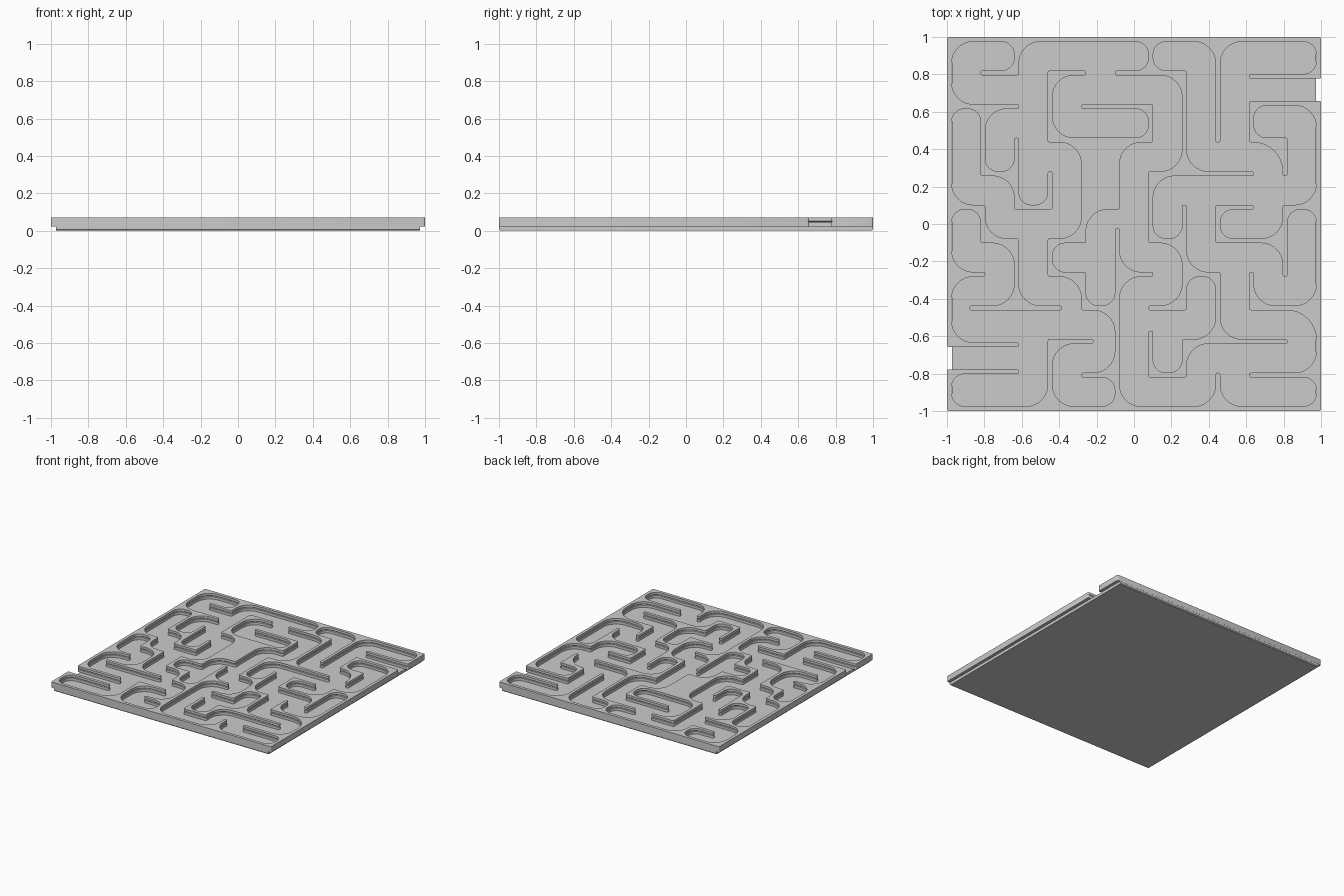
import bpy, bmesh, math

if "Cube" in bpy.data.objects:
    bpy.data.objects.remove(bpy.data.objects["Cube"])

PITCH, HALF = 0.1795, 0.0125          # maze grid spacing, half wall thickness
BASE_TOP, TOP = 0.0235, 0.0705
STEP = {"N": (0, 1), "S": (0, -1), "E": (1, 0), "W": (-1, 0)}
edges, shift = set(), {}              # directed unit edges of the wall graph, node nudges


def wall(x, y, moves):
    """Draw a wall on the 12 x 12 node grid from (x, y) by unit compass moves."""
    for m in moves:
        d = STEP[m]
        edges.add(((x, y), d))
        x, y = x + d[0], y + d[1]
        edges.add(((x, y), (-d[0], -d[1])))


# Rim, split by two openings, with narrowed walls beside each opening
wall(0, 2, "N" * 9 + "E" * 11 + "S")
wall(0, 1, "S" + "E" * 11 + "N" * 9)
wall(0, 2, "EE")
wall(0, 1, "EE")
wall(11, 10, "WW")
wall(11, 9, "WWSES")
for i in range(3):
    shift[(i, 2)] = shift[(11 - i, 10)] = (0, -.018)
    shift[(i, 1)] = shift[(11 - i, 9)] = (0, .018)

# Upper left walls
wall(2, 11, "SW")
wall(0, 9, "EE")
wall(1, 9, "SSE")
wall(2, 8, "SSEN")

# Lower left walls
wall(0, 6, "ESESS")
wall(0, 4, "E")
wall(1, 3, "EE")
wall(3, 0, "NNE")

# Central walls
wall(4, 10, "WSSEEENWW")
wall(5, 8, "SSW")
wall(4, 8, "SSSWSESE")
wall(5, 5, "SSSSS")
wall(5, 4, "E")
wall(4, 1, "E")

# Long branching wall running down from the top
wall(6, 11, "SW")
wall(6, 10, "ESSSEE")
wall(7, 7, "WSSEN")
wall(7, 5, "SSW")
wall(7, 4, "ESSWSWN")
wall(8, 2, "EE")
wall(8, 11, "SSS")

# Right-hand walls
wall(11, 6, "WSS")
wall(10, 5, "WWNE")
wall(11, 3, "WWN")
wall(11, 1, "WW")
wall(8, 0, "N")

# Wall ends that run a little past their node
for x, y, dx, dy in ((5, 5, 0, .055), (6, 2, 0, .045), (1, 3, -.06, 0), (3, 3, .05, 0), (4, 2, .04, 0)):
    shift[(x, y)] = (dx, dy)
BIG = {((10, 8), (-1, -1)), ((11, 3), (-1, -1))}   # extra wide sweeps


def pos(n):
    dx, dy = shift.get(n, (0, 0))
    return (n[0] - 5.5) * PITCH + dx, (n[1] - 5.5) * PITCH + dy


def right(d):
    return d[1], -d[0]


def walk():
    """Follow the walls round, hugging the right side; gives (node, dir in, dir out) loops."""
    left_over, loops = set(edges), []
    while left_over:
        start = cur = min(left_over)
        loop = []
        while True:
            left_over.discard(cur)
            p, d = cur
            q = (p[0] + d[0], p[1] + d[1])
            r = right(d)
            out = next(o for o in (r, d, (-r[0], -r[1]), (-d[0], -d[1])) if (q, o) in edges)
            loop.append((q, d, out))
            cur = (q, out)
            if cur == start:
                break
        loops.append(loop)
    return loops


def arc(p, d, o, r, n):
    """Round a corner at p between directions d and o."""
    cx, cy = p[0] + r * (o[0] - d[0]), p[1] + r * (o[1] - d[1])
    for k in range(n + 1):
        a = math.pi / 2 * k / n
        c, s = r * math.cos(a), r * math.sin(a)
        yield cx - o[0] * c + d[0] * s, cy - o[1] * c + d[1] * s


def outline(loop, inset):
    """Wall outline: sweeping inside corners, tight outside corners."""
    t, pts, n = HALF - inset, [], len(loop)
    hollow = [o == right(d) for _, d, o in loop]
    for k, (q, d, o) in enumerate(loop):
        if d == o:
            continue
        x, y = pos(q)
        r = right(d)
        turns = [(d, o)]
        if o == (-d[0], -d[1]):                    # wall end
            left = (-r[0], -r[1])
            turns = [(d, left), (left, o)]
        for a, b in turns:
            ra, rb = right(a), right(b)
            side = (ra[0] + rb[0], ra[1] + rb[1])
            p = (x + t * side[0], y + t * side[1])
            if hollow[k]:
                paired = hollow[k - 1] or hollow[(k + 1) % n]
                rad = .157 if (q, side) in BIG else .068 if paired else .115
                pts += arc(p, a, b, rad + inset, 8)
            else:
                pts += arc(p, a, b, .009 - inset, 3)
    return pts


def finish(bm, name):
    bmesh.ops.recalc_face_normals(bm, faces=bm.faces)
    me = bpy.data.meshes.new(name)
    bm.to_mesh(me)
    bm.free()
    ob = bpy.data.objects.new(name, me)
    bpy.context.collection.objects.link(ob)
    return ob


# Maze walls with a shallow groove at mid height (outer faces stay flat)
bm = bmesh.new()
for loop in walk():
    plain = outline(loop, 0)
    rings = []
    for z, inset in ((BASE_TOP - .0005, 0), (.044, 0), (.048, .004), (.052, 0), (TOP, 0)):
        ring = []
        for b, g in zip(plain, outline(loop, inset)):
            x, y = (bc if abs(bc) > .98 else gc for bc, gc in zip(b, g))
            ring.append(bm.verts.new((x, y, z)))
        rings.append(ring)
    for lo, hi in zip(rings, rings[1:]):
        for k in range(len(lo)):
            bm.faces.new((lo[k - 1], lo[k], hi[k], hi[k - 1]))
    bm.faces.new(rings[0][::-1])
    bm.faces.new(rings[-1])
walls = finish(bm, "maze_walls")
bpy.context.view_layer.objects.active = walls
walls.select_set(True)
bpy.ops.object.shade_smooth_by_angle(angle=math.radians(31))

# Floor plate: narrower than the rim in x, chamfered along the lower front and back edges
bm = bmesh.new()
profile = [(-.992, 0), (.992, 0), (.999, .007), (.999, BASE_TOP), (-.999, BASE_TOP), (-.999, .007)]
face = bm.faces.new([bm.verts.new((-.974, y, z)) for y, z in profile])
ext = bmesh.ops.extrude_face_region(bm, geom=[face])
bmesh.ops.translate(bm, vec=(1.948, 0, 0), verts=[v for v in ext["geom"] if isinstance(v, bmesh.types.BMVert)])
finish(bm, "floor_plate")
